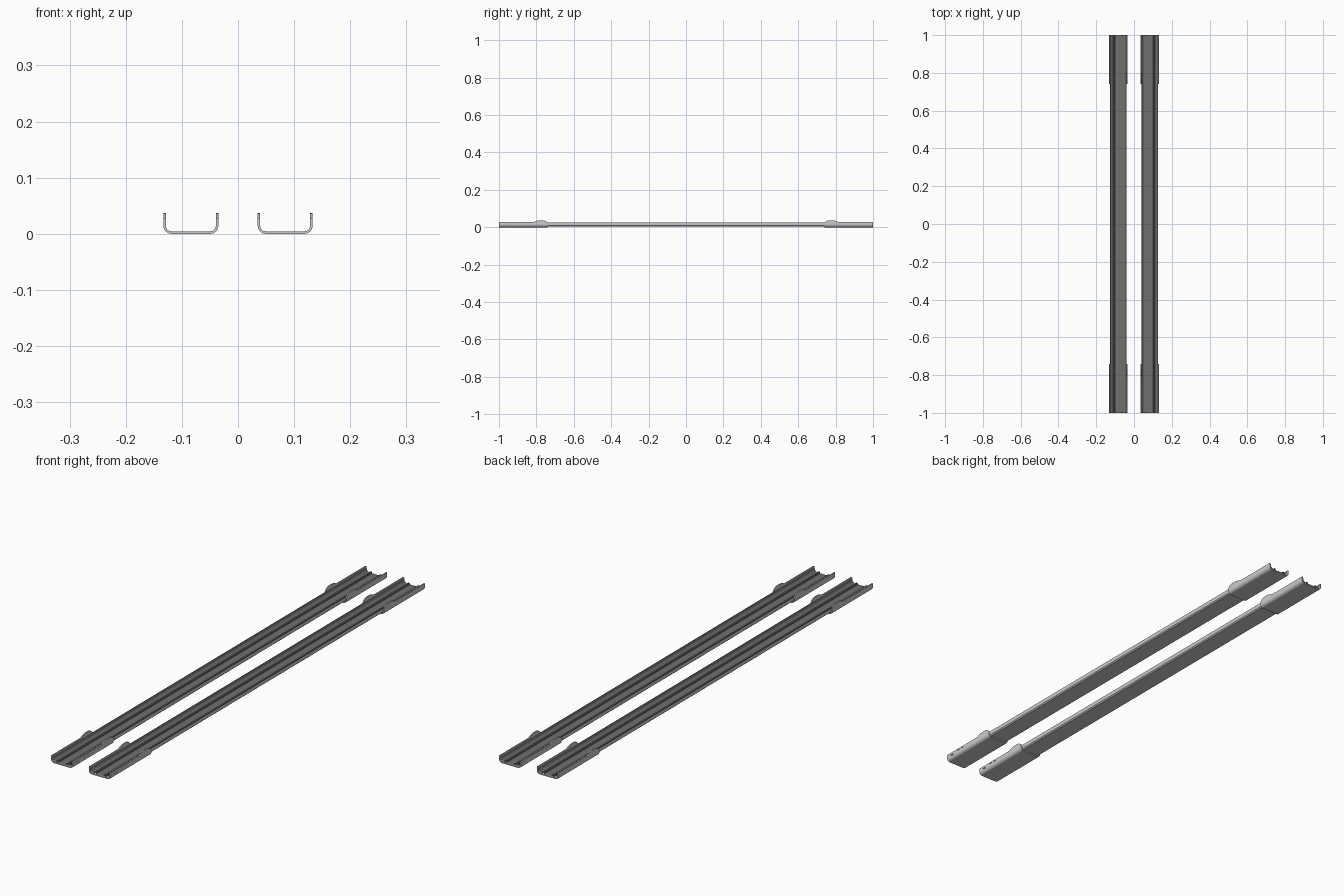
import bpy, bmesh, math

if "Cube" in bpy.data.objects:
    bpy.data.objects.remove(bpy.data.objects["Cube"])

RAIL_X = 0.084      # centre of each rail
HALF_W = 0.049      # half width of the end shoes
WALL = 0.0045

dark = bpy.data.materials.new("dark_lining")
dark.diffuse_color = (0.16, 0.16, 0.16, 1)
dark.use_nodes = True
dark.node_tree.nodes["Principled BSDF"].inputs["Base Color"].default_value = dark.diffuse_color


def loft(name, sections, closed, up=False):
    """Skin a list of equal-length point loops; open sheets face up or down."""
    bm = bmesh.new()
    rings = [[bm.verts.new(p) for p in s] for s in sections]
    n = len(rings[0])
    for a, b in zip(rings, rings[1:]):
        for i in range(n if closed else n - 1):
            j = (i + 1) % n
            bm.faces.new((a[i], a[j], b[j], b[i]))
    if closed:
        bm.faces.new(rings[0])
        bm.faces.new(rings[-1])
        bmesh.ops.recalc_face_normals(bm, faces=bm.faces)
    else:
        bm.normal_update()
        if (sum(f.normal.z * f.calc_area() for f in bm.faces) > 0) != up:
            bmesh.ops.reverse_faces(bm, faces=bm.faces)
    me = bpy.data.meshes.new(name)
    bm.to_mesh(me)
    bm.free()
    ob = bpy.data.objects.new(name, me)
    bpy.context.collection.objects.link(ob)
    return ob


def u_path(half, base, radius, top, steps=4):
    """Left-to-right U outline with rounded lower corners."""
    right = [(half - radius + radius * math.sin(t), base + radius - radius * math.cos(t))
             for t in (math.pi / 2 * i / steps for i in range(steps + 1))]
    right.append((half, top))
    return [(-x, z) for x, z in reversed(right)] + right


def shoe_section(top):
    outer = u_path(HALF_W, 0, 0.014, top)
    inner = u_path(HALF_W - WALL, WALL, 0.0095, top)
    return outer + inner[::-1]


# Wall height along the shoe, rising into a rounded tab at its inner end
STATIONS = [(1.0, 0.028), (0.815, 0.028), (0.808, 0.031), (0.795, 0.036), (0.785, 0.0375),
            (0.768, 0.0375), (0.757, 0.036), (0.748, 0.031), (0.741, 0.021)]

# Half profiles: ribbed inner lining, and outer skin with steep sides
LINING = [(0.0175, 0.0065), (0.0185, 0.0125), (0.0250, 0.0125), (0.0260, 0.0065),
          (0.0310, 0.0070), (0.0365, 0.0100), (0.0405, 0.0150), (0.0430, 0.0250)]
SKIN = [(0.0375, 0.0052), (0.0420, 0.0095), (0.0430, 0.0250)]


def sheet(name, half, cx, up):
    prof = [(-x, z) for x, z in reversed(half)] + half
    return loft(name, [[(cx + x, y, z) for x, z in prof] for y in (-0.999, 0.999)], False, up)


def slot_cutter(x, y, z, length, height):
    bpy.ops.mesh.primitive_cylinder_add(vertices=16, radius=0.5, depth=0.02,
                                        location=(x, y, z), rotation=(0, math.pi / 2, 0))
    ob = bpy.context.object
    ob.scale = (height, length, 1)
    ob.name = "slot_cutter"
    ob.hide_render = True
    return ob


for side, label in ((-1, "left"), (1, "right")):
    cx = side * RAIL_X

    # Long thin tray: dark ribbed lining inside a plain skin
    sheet(label + "_tray_lining", LINING, cx, True).data.materials.append(dark)
    sheet(label + "_tray_skin", SKIN, cx, False)

    # Channel shoes at both ends
    for end, where in ((-1, "front"), (1, "back")):
        shoe = loft(f"{label}_{where}_shoe",
                    [[(cx + x, end * y, z) for x, z in shoe_section(h)] for y, h in STATIONS], True)
        if end > 0:
            continue
        # Mounting slots through the outer wall of the front shoes
        for y, z, ln, ht in ((-0.970, 0.017, 0.018, 0.004), (-0.930, 0.022, 0.010, 0.003),
                             (-0.905, 0.022, 0.010, 0.003)):
            cut = slot_cutter(cx + HALF_W, y, z, ln, ht)
            mod = shoe.modifiers.new("slot", 'BOOLEAN')
            mod.operation = 'DIFFERENCE'
            mod.object = cut
            bpy.context.view_layer.objects.active = shoe
            bpy.ops.object.modifier_apply(modifier=mod.name)
            bpy.data.objects.remove(cut)
